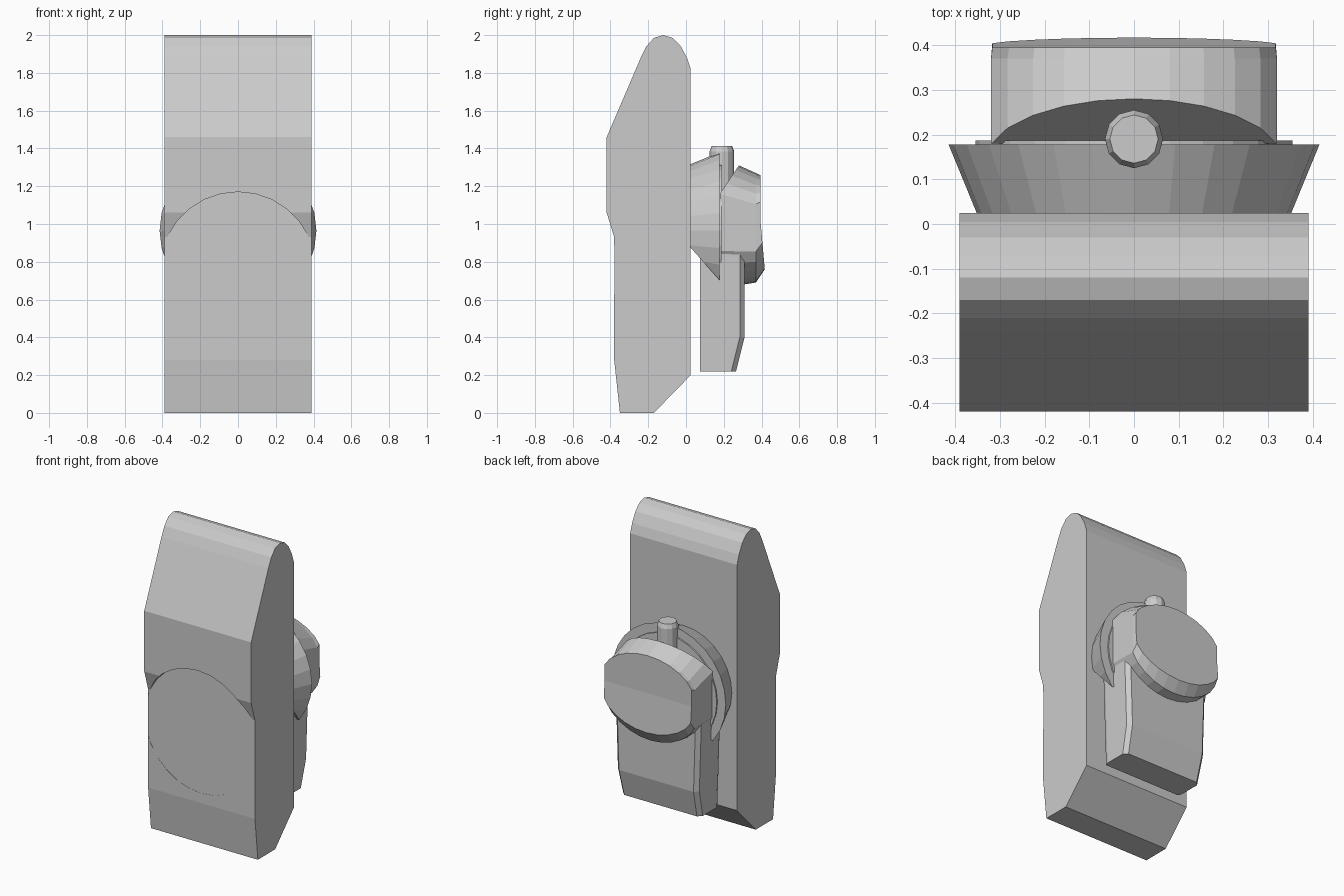
import bpy, bmesh, math
from mathutils import Vector

if "Cube" in bpy.data.objects:
    bpy.data.objects.remove(bpy.data.objects["Cube"])

grey = bpy.data.materials.new("plain grey")
grey.diffuse_color = (0.6, 0.6, 0.6, 1)
grey.use_nodes = True
grey.node_tree.nodes["Principled BSDF"].inputs["Base Color"].default_value = grey.diffuse_color


def finish(name, bm):
    bmesh.ops.recalc_face_normals(bm, faces=bm.faces[:])
    me = bpy.data.meshes.new(name)
    bm.to_mesh(me)
    bm.free()
    ob = bpy.data.objects.new(name, me)
    bpy.context.collection.objects.link(ob)
    me.materials.append(grey)
    return ob


def loft(rings, cap_start=True, cap_end=True):
    """Skin closed rings of points into a solid."""
    bm = bmesh.new()
    vs = [[bm.verts.new(p) for p in r] for r in rings]
    n = len(vs[0])
    for a, b in zip(vs, vs[1:]):
        for i in range(n):
            j = (i + 1) % n
            bm.faces.new((a[i], a[j], b[j], b[i]))
    if cap_start:
        bm.faces.new(vs[0])
    if cap_end:
        bm.faces.new(vs[-1])
    return bm, vs


def cut(bm, point, normal):
    """Remove the side the normal points to and close the hole."""
    bmesh.ops.recalc_face_normals(bm, faces=bm.faces[:])
    geom = bm.verts[:] + bm.edges[:] + bm.faces[:]
    bmesh.ops.bisect_plane(bm, geom=geom, plane_co=point, plane_no=Vector(normal).normalized(),
                           clear_outer=True)
    bmesh.ops.holes_fill(bm, edges=[e for e in bm.edges if e.is_boundary], sides=0)


def ring_y(r, y, z, n):
    return [(r * math.sin(2 * math.pi * i / n), y, z + r * math.cos(2 * math.pi * i / n))
            for i in range(n)]


def ring_z(r, y, z, n):
    return [(r * math.cos(2 * math.pi * i / n), y + r * math.sin(2 * math.pi * i / n), z)
            for i in range(n)]


# Tall front slab, extruded sideways
profile = [(-.35, 0), (-.17, 0), (.025, .2), (.025, 1.82), (.005, 1.88), (-.03, 1.945),
           (-.07, 1.985), (-.12, 2), (-.17, 1.985), (-.21, 1.94), (-.24, 1.88),
           (-.42, 1.46), (-.42, 1.06), (-.38, .93), (-.38, .28)]
bm, _ = loft([[(x, y, z) for y, z in profile] for x in (-.39, .39)])
slab = finish("front_slab", bm)

# Round recess in the front of the slab
bm, _ = loft([ring_y(.413, y, .757, 28) for y in (-.6, -.379)])
cutter = finish("recess_cutter", bm)
cutter.hide_render = True
cutter.hide_set(True)
mod = slab.modifiers.new("recess", 'BOOLEAN')
mod.operation = 'DIFFERENCE'
mod.solver = 'EXACT'
mod.object = cutter
bpy.context.view_layer.update()
baked = bpy.data.meshes.new_from_object(slab.evaluated_get(bpy.context.evaluated_depsgraph_get()))
slab.modifiers.clear()
slab.data = baked
bpy.data.objects.remove(cutter)

# Flared flange behind the slab, cut off at the bottom
bm, _ = loft([ring_y(.35, .02, .965, 28), ring_y(.415, .178, .965, 28)])
cut(bm, (0, .02, .88), (0, -.18, -.16))
finish("flange", bm)

# Thin raised disc on the flange
bm, _ = loft([ring_y(.355, .17, .965, 28), ring_y(.355, .187, .965, 28)])
cut(bm, (0, .18, .72), (0, 0, -1))
finish("flange_disc", bm)


# Rounded rear drum
def drum_ring(y, top, bottom, half, bulge=0, n=28):
    c, h, pts = (top + bottom) / 2, (top - bottom) / 2, []
    for i in range(n):
        a = 2 * math.pi * i / n
        x = max(-half, min(half, 1.13 * half * math.cos(a)))
        z = c + h * math.sin(a)
        pts.append((x, y + bulge * max(0, -math.sin(a)), z))
    return pts


bm, vs = loft([drum_ring(.18, 1.355, .66, .32), drum_ring(.37, 1.27, .69, .32),
               drum_ring(.395, 1.258, .76, .317, .022)], cap_end=False)
end = vs[-1]
bm.faces.new(end[:15])
bm.faces.new(end[14:] + end[:1])
cut(bm, (0, .28, 1.31), (0, -.15, .10))
finish("rear_drum", bm)

# Leg hanging below the drum, slightly tapered, rear corners bevelled
leg_rings = []
for z, back, half in ((.22, .265, .29), (.4, .31, .297), (.97, .31, .315)):
    b = .025
    leg_rings.append([(-half + .01, .075, z), (half - .01, .075, z), (half, .1, z),
                      (half, back - b, z), (half - b, back, z), (-half + b, back, z),
                      (-half, back - b, z), (-half, .1, z)])
bm, _ = loft(leg_rings)
finish("leg", bm)

# Upright peg on top
bm, _ = loft([ring_z(.065, .19, 1.05, 12), ring_z(.065, .19, 1.385, 12),
              ring_z(.054, .19, 1.413, 12)])
finish("peg", bm)
